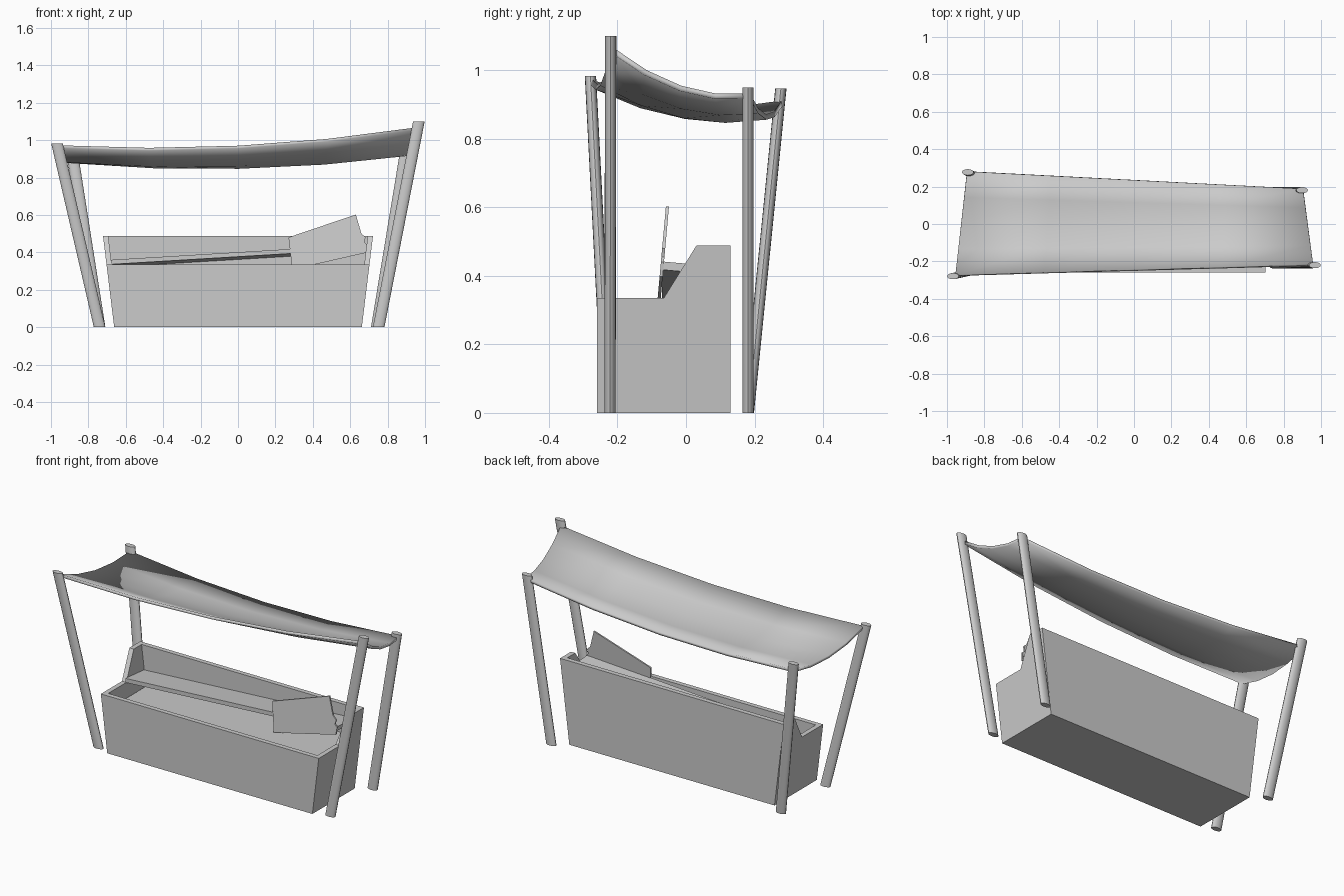
import bpy, bmesh, math
from mathutils import Vector

if "Cube" in bpy.data.objects:
    bpy.data.objects.remove(bpy.data.objects["Cube"])


def make_object(name, verts, faces, smooth=False):
    mesh = bpy.data.meshes.new(name)
    mesh.from_pydata([tuple(v) for v in verts], [], faces)
    bm = bmesh.new()
    bm.from_mesh(mesh)
    bmesh.ops.recalc_face_normals(bm, faces=bm.faces)
    bm.to_mesh(mesh)
    bm.free()
    obj = bpy.data.objects.new(name, mesh)
    bpy.context.collection.objects.link(obj)
    if smooth:
        bpy.ops.object.select_all(action='DESELECT')
        bpy.context.view_layer.objects.active = obj
        obj.select_set(True)
        bpy.ops.object.shade_smooth_by_angle(angle=math.radians(40))
    return obj


def loft(name, ring_a, ring_b, smooth=False):
    """Closed solid between two matching outlines."""
    n = len(ring_a)
    faces = [tuple(range(n)), tuple(range(n, 2 * n))]
    faces += [(i, (i + 1) % n, n + (i + 1) % n, n + i) for i in range(n)]
    return make_object(name, list(ring_a) + list(ring_b), faces, smooth)


def flare(z):
    return 0.662 + 0.1225 * z


WALL = 0.028


def wall(name, profile, x_a, x_b):
    """Extrude a (y, z) profile between two x functions of z."""
    return loft(name, [(x_a(z), y, z) for y, z in profile],
                [(x_b(z), y, z) for y, z in profile])


# Crate: stepped end panels, front, back and base
end_profile = [(-0.26, 0), (0.13, 0), (0.13, 0.488), (0.03, 0.488),
               (-0.065, 0.335), (-0.26, 0.335)]
for side, s in (("left", -1), ("right", 1)):
    wall(side + "_end_panel", end_profile,
         lambda z: s * flare(z), lambda z: s * (flare(z) - WALL))


def box_profile(y0, y1, z0, z1):
    return [(y0, z0), (y1, z0), (y1, z1), (y0, z1)]


for name, prof in (("front_panel", box_profile(-0.26, -0.26 + WALL, 0, 0.335)),
                   ("back_panel", box_profile(0.13 - WALL, 0.13, 0, 0.488)),
                   ("base_panel", box_profile(-0.232, 0.102, 0, WALL))):
    wall(name, prof, lambda z: WALL - flare(z), lambda z: flare(z) - WALL)


def board(name, x0, x1, y0, y1, z_left, z_right, thick, back_drop=0.0):
    """Flat board that climbs from left to right."""
    def ring(x, z):
        return [(x, y0, z - thick), (x, y1, z - thick - back_drop),
                (x, y1, z - back_drop), (x, y0, z)]
    return loft(name, ring(x0, z_left), ring(x1, z_right))


# Sloping display board and fallen shelf inside the crate
board("display_board", -0.66, 0.67, -0.235, 0.10, 0.255, 0.325, 0.02)
board("shelf", -0.677, 0.685, -0.07, 0.10, 0.36, 0.442, 0.024, 0.015)

# Broken sign leaning on the shelf
sign = [(0.27, 0.48), (0.63, 0.602), (0.66, 0.50), (0.682, 0.48), (0.675, 0.455),
        (0.69, 0.44), (0.685, 0.398), (0.41, 0.335), (0.29, 0.31)]
lean = [(x, -0.085 + 0.09 * (z - 0.31), z) for x, z in sign]
loft("sign_board", lean, [(x, y + 0.009, z) for x, y, z in lean])

# Four leaning poles with oval section
poles = {
    "front_left_pole": ((-0.74, -0.228, 0), (-0.968, -0.279, 0.983)),
    "back_left_pole": ((-0.74, 0.182, 0), (-0.889, 0.277, 0.947)),
    "back_right_pole": ((0.742, 0.181, 0), (0.899, 0.181, 0.95)),
    "front_right_pole": ((0.752, -0.222, 0), (0.967, -0.22, 1.10)),
}
SIDES = 16
oval = [Vector((0.031 * math.cos(2 * math.pi * i / SIDES),
                0.0165 * math.sin(2 * math.pi * i / SIDES), 0)) for i in range(SIDES)]
for name, (foot, top) in poles.items():
    loft(name, [Vector(foot) + p for p in oval], [Vector(top) + p for p in oval], True)

# Sagging cloth canopy hung between the pole tops
fl, fr = Vector((-0.955, -0.272, 0.972)), Vector((0.957, -0.215, 1.068))
bl, br = Vector((-0.892, 0.28, 0.912)), Vector((0.903, 0.188, 0.932))
N = 4
verts = []
for j in range(N + 1):
    for i in range(N + 1):
        u, v = i / N, j / N
        p = fl.lerp(fr, u).lerp(bl.lerp(br, u), v)
        p.z -= 0.2 * u * (1 - u) + 0.18 * v * (1 - v)
        verts.append(p)
row = N + 1
faces = [(j * row + i, j * row + i + 1, (j + 1) * row + i + 1, (j + 1) * row + i)
         for j in range(N) for i in range(N)]
canopy = make_object("canopy", verts, faces, True)
if canopy.data.polygons[0].normal.z < 0:
    canopy.data.flip_normals()
solid = canopy.modifiers.new("thickness", 'SOLIDIFY')
solid.thickness = 0.016
solid.offset = -1
